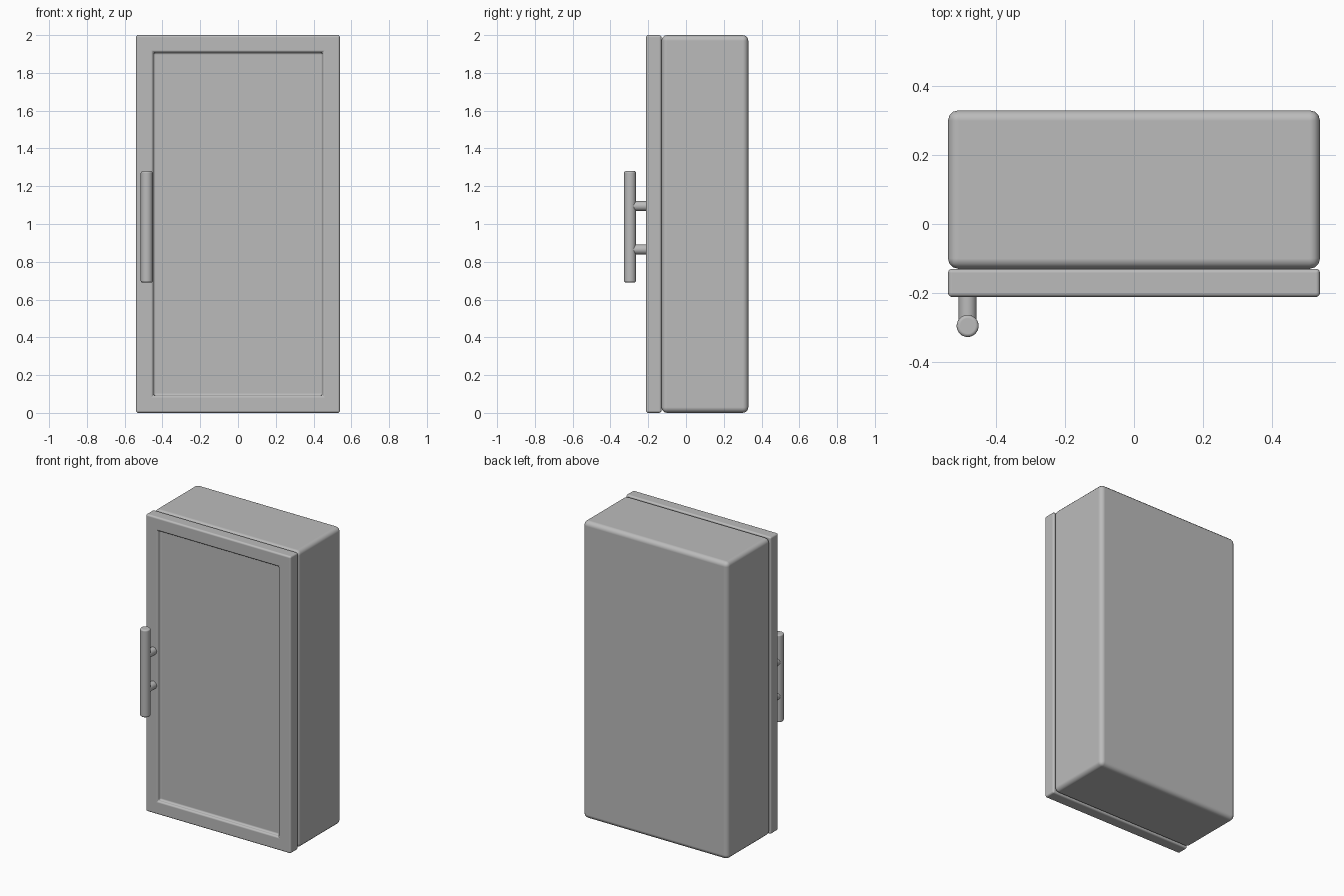
import bpy, bmesh, math
from mathutils import Matrix

old = bpy.data.objects.get("Cube")
if old:
    bpy.data.objects.remove(old, do_unlink=True)

grey = bpy.data.materials.new("plain_grey")
grey.use_nodes = True
colour = (0.5, 0.5, 0.5, 1)
grey.diffuse_color = colour
grey.node_tree.nodes["Principled BSDF"].inputs["Base Color"].default_value = colour


def finish(name, bm, bevel, segments=3):
    """Turn a bmesh into a smooth, bevelled object."""
    bmesh.ops.recalc_face_normals(bm, faces=bm.faces)
    mesh = bpy.data.meshes.new(name)
    bm.to_mesh(mesh)
    bm.free()
    mesh.materials.append(grey)
    ob = bpy.data.objects.new(name, mesh)
    bpy.context.collection.objects.link(ob)
    mod = ob.modifiers.new("rounded_edges", "BEVEL")
    mod.width = bevel
    mod.segments = segments
    mod.limit_method = "ANGLE"
    mod.angle_limit = math.radians(40)
    mod.harden_normals = True
    bpy.ops.object.select_all(action="DESELECT")
    ob.select_set(True)
    bpy.context.view_layer.objects.active = ob
    bpy.ops.object.shade_smooth_by_angle(angle=math.radians(40))
    return ob


def box(x, y0, y1, z0, z1):
    bm = bmesh.new()
    bmesh.ops.create_cube(bm, size=1)
    for v in bm.verts:
        v.co.x *= 2 * x
        v.co.y = y1 if v.co.y > 0 else y0
        v.co.z = z1 if v.co.z > 0 else z0
    return bm


def rod(name, radius, length, centre, rotation, bevel):
    bm = bmesh.new()
    bmesh.ops.create_cone(bm, cap_ends=True, segments=32, radius1=radius,
                          radius2=radius, depth=length,
                          matrix=Matrix.Translation(centre) @ rotation)
    return finish(name, bm, bevel)


# Cabinet body
finish("cabinet_body", box(0.54, -0.13, 0.33, 0, 2), 0.03)

# Door with a recessed panel
bm = box(0.54, -0.212, -0.13, 0, 2)
bm.normal_update()
front = min(bm.faces, key=lambda f: f.calc_center_median().y)
bmesh.ops.inset_region(bm, faces=[front], thickness=0.13)
panel = bmesh.ops.extrude_face_region(bm, geom=[front])
bmesh.ops.translate(bm, vec=(0, 0.025, 0),
                    verts=[g for g in panel["geom"] if isinstance(g, bmesh.types.BMVert)])
if front.is_valid:
    bmesh.ops.delete(bm, geom=[front], context="FACES_ONLY")
finish("door", bm, 0.012)

# Bar handle on two posts
handle_x, handle_y, handle_z = -0.483, -0.296, 0.985
rod("handle_bar", 0.032, 0.59, (handle_x, handle_y, handle_z), Matrix(), 0.01)
across = Matrix.Rotation(math.pi / 2, 4, "X")
for side, name in ((1, "upper_handle_post"), (-1, "lower_handle_post")):
    rod(name, 0.026, 0.1, (handle_x, -0.24, handle_z - 0.005 + side * 0.115), across, 0.01)
